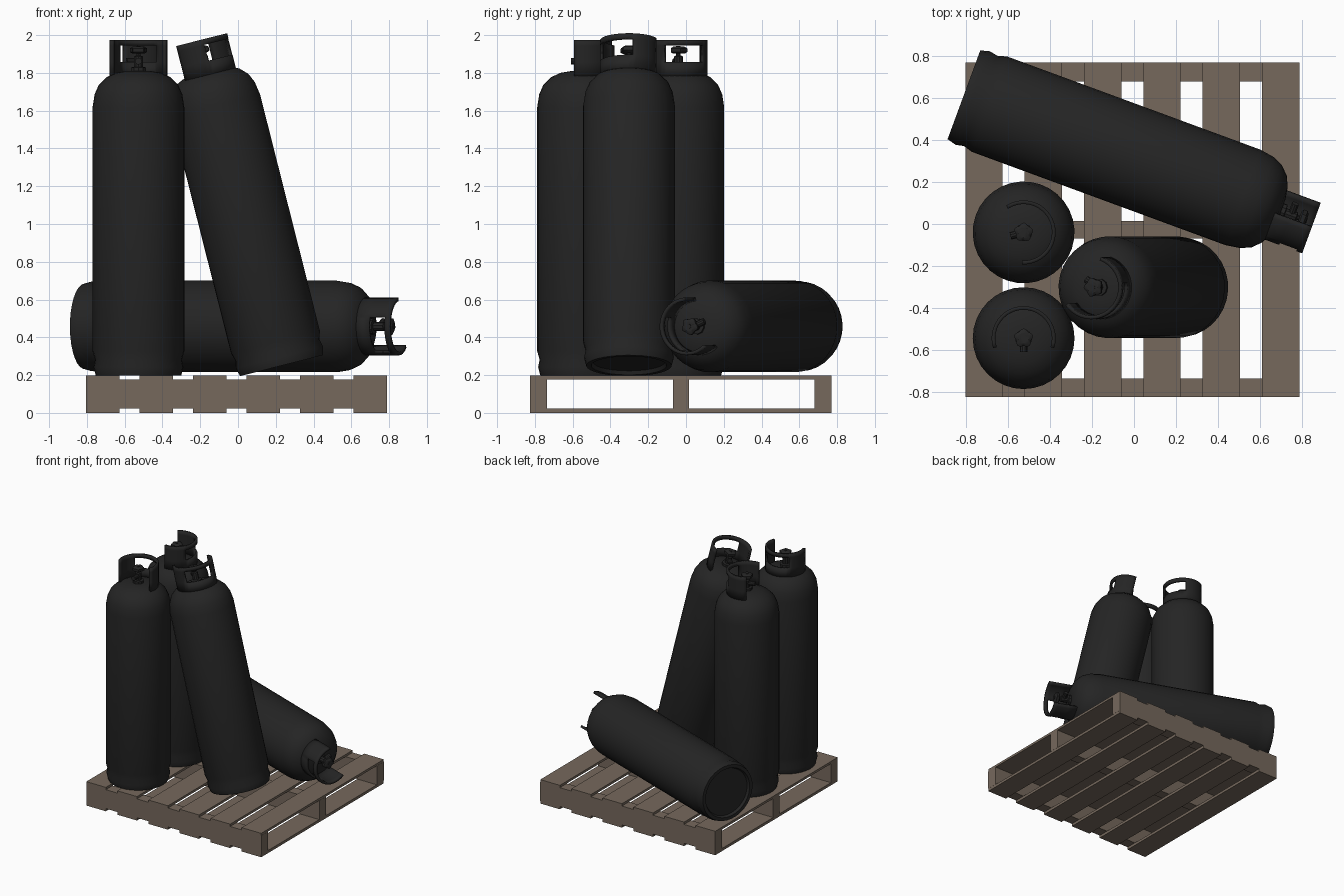
import bpy, bmesh, math
from math import radians, sin, cos, pi
from mathutils import Matrix, Vector

if "Cube" in bpy.data.objects:
    bpy.data.objects.remove(bpy.data.objects["Cube"])


def material(name, rgb):
    m = bpy.data.materials.new(name)
    m.diffuse_color = (*rgb, 1)
    m.use_nodes = True
    m.node_tree.nodes["Principled BSDF"].inputs["Base Color"].default_value = m.diffuse_color
    return m


WOOD = material("weathered_wood", (0.18, 0.14, 0.108))
BLACK = material("black_steel", (0.018, 0.018, 0.018))


def finish(name, bm, mat, matrix=None, smooth=None):
    bmesh.ops.recalc_face_normals(bm, faces=bm.faces)
    me = bpy.data.meshes.new(name)
    bm.to_mesh(me)
    bm.free()
    me.materials.append(mat)
    ob = bpy.data.objects.new(name, me)
    bpy.context.collection.objects.link(ob)
    if matrix:
        ob.matrix_world = matrix
    if smooth:
        bpy.ops.object.select_all(action='DESELECT')
        ob.select_set(True)
        bpy.context.view_layer.objects.active = ob
        bpy.ops.object.shade_smooth_by_angle(angle=radians(smooth))
    return ob


def box(name, x0, x1, y0, y1, z0, z1):
    bm = bmesh.new()
    bmesh.ops.create_cube(bm, size=1)
    for v in bm.verts:
        v.co = (x0 if v.co.x < 0 else x1, y0 if v.co.y < 0 else y1, z0 if v.co.z < 0 else z1)
    finish(name, bm, WOOD)


def lathe(bm, profile, n, lobes=0, depth=0.0):
    """Revolve (radius, height) points; optional lobes for a hand wheel."""
    rings = []
    for r, z in profile:
        ring = []
        for i in range(n):
            a = 2 * pi * i / n
            k = r * (1 + depth * cos(lobes * a))
            ring.append(bm.verts.new((k * cos(a), k * sin(a), z)))
        rings.append(ring)
    for lo, hi in zip(rings, rings[1:]):
        for i in range(n):
            j = (i + 1) % n
            bm.faces.new((lo[i], lo[j], hi[j], hi[i]))
    bm.faces.new(rings[0][::-1])
    bm.faces.new(rings[-1])


# Pallet: three stringers with six deck boards above and below
for i, (y0, y1) in enumerate([(-0.825, -0.737), (-0.07, 0.015), (0.68, 0.77)]):
    box(f"pallet_stringer_{i}", -0.805, 0.79, y0, y1, 0.022, 0.178)
for i in range(6):
    x = -0.805 + i * 0.2832
    box(f"pallet_top_board_{i}", x, x + 0.178, -0.825, 0.77, 0.178, 0.197)
    box(f"pallet_bottom_board_{i}", x, x + 0.178, -0.825, 0.77, 0.0, 0.022)

BODY = [(0.19, 0.02), (0.20, 0.0), (0.226, 0.0), (0.238, 0.045), (0.23, 0.085), (0.243, 0.13),
        (0.243, 1.42), (0.232, 1.49), (0.21, 1.54), (0.17, 1.58), (0.12, 1.603), (0.06, 1.613)]


def collar(name, matrix):
    """Open guard ring, centred on local +x, with one wide hand-hole."""
    bm = bmesh.new()
    heights = [1.575, 1.66, 1.747, 1.777]
    angles = [radians(-108 + 9 * i) for i in range(25)]
    grid = [[bm.verts.new((0.153 * cos(a), 0.153 * sin(a), h)) for h in heights] for a in angles]
    for i in range(24):
        for j in range(3):
            if j == 1 and 7 <= i < 17:
                continue
            bm.faces.new((grid[i][j], grid[i + 1][j], grid[i + 1][j + 1], grid[i][j + 1]))
    ob = finish(name, bm, BLACK, matrix, 35)
    mod = ob.modifiers.new("thickness", 'SOLIDIFY')
    mod.thickness = 0.018
    mod.offset = -1


def gas_bottle(name, matrix, turn):
    m = matrix @ Matrix.Rotation(radians(turn), 4, 'Z')
    bm = bmesh.new()
    lathe(bm, BODY, 32)
    finish(name + "_body", bm, BLACK, m, 35)
    collar(name + "_collar", m)
    # valve stem, side outlet and hand wheel
    bm = bmesh.new()
    lathe(bm, [(0.042, 1.605), (0.042, 1.632), (0.024, 1.635), (0.024, 1.69),
               (0.012, 1.695), (0.012, 1.745)], 10)
    bmesh.ops.create_cone(bm, cap_ends=True, segments=10, radius1=0.018, radius2=0.018, depth=0.07,
                          matrix=Matrix.Translation((-0.03, 0, 1.665)) @ Matrix.Rotation(pi / 2, 4, 'Y'))
    finish(name + "_valve", bm, BLACK, m, 35)
    bm = bmesh.new()
    lathe(bm, [(0.03, 1.705), (0.042, 1.713), (0.042, 1.733), (0.028, 1.742)], 20, 5, 0.12)
    finish(name + "_hand_wheel", bm, BLACK, m, 35)


T = Matrix.Translation
# Two standing bottles, one leaning, one lying down
gas_bottle("rear_standing_bottle", T((-0.527, -0.04, 0.197)), 15)
gas_bottle("front_standing_bottle", T((-0.527, -0.545, 0.197)), 90)
gas_bottle("leaning_bottle", T((0.23, -0.302, 0.25)) @ Matrix.Rotation(radians(-14.2), 4, 'Y'), -37)
gas_bottle("lying_bottle", T((-0.812, 0.617, 0.458)) @ Matrix.Rotation(radians(-20.2), 4, 'Z')
           @ Matrix.Rotation(radians(90), 4, 'Y'), -65)
